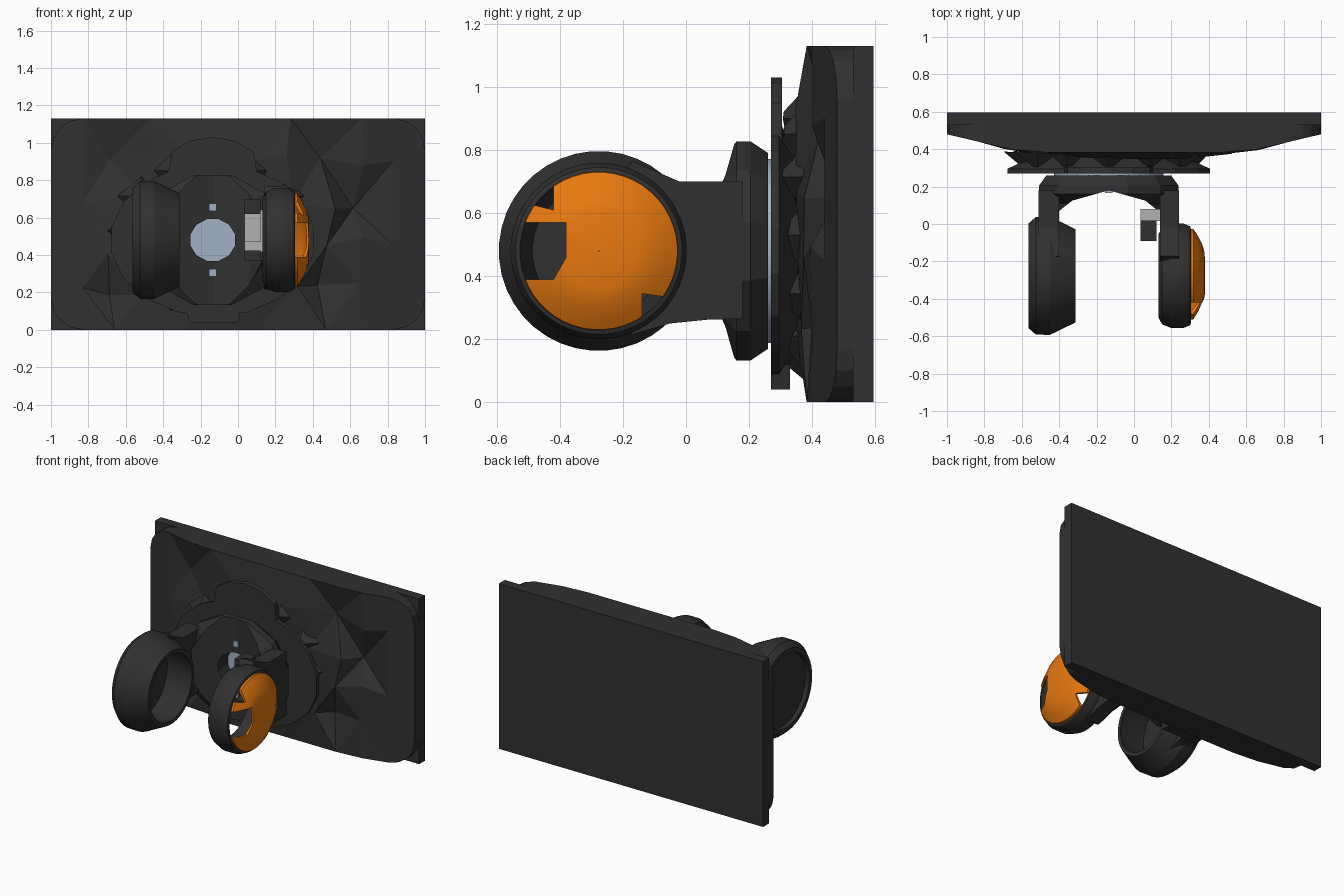
import bpy, bmesh, math, random
from mathutils import Vector

if "Cube" in bpy.data.objects:
    bpy.data.objects.remove(bpy.data.objects["Cube"])

random.seed(4)
CX, CZ, WY = -0.135, 0.48, -0.277   # mount centre and wheel centre


def material(name, rgb):
    m = bpy.data.materials.new(name)
    m.diffuse_color = (*rgb, 1)
    m.use_nodes = True
    m.node_tree.nodes["Principled BSDF"].inputs["Base Color"].default_value = m.diffuse_color
    return m


DARK = material("charcoal", (0.03, 0.03, 0.03))
ORANGE = material("orange", (0.8, 0.19, 0.005))
BLUE = material("blue_grey", (0.36, 0.44, 0.56))
LIGHT = material("light_grey", (0.45, 0.45, 0.45))


def finish(name, bm, mat, smooth=False):
    bmesh.ops.recalc_face_normals(bm, faces=bm.faces[:])
    me = bpy.data.meshes.new(name)
    bm.to_mesh(me)
    bm.free()
    ob = bpy.data.objects.new(name, me)
    bpy.context.collection.objects.link(ob)
    me.materials.append(mat)
    if smooth:
        bpy.ops.object.select_all(action='DESELECT')
        ob.select_set(True)
        bpy.context.view_layer.objects.active = ob
        bpy.ops.object.shade_smooth_by_angle(angle=math.radians(25))
    return ob


def prism(name, pts, a, b, axis, mat):
    """Extrude a 2D outline along the given axis from a to b."""
    place = {'x': lambda p, t: (t, p[0], p[1]),
             'y': lambda p, t: (p[0], t, p[1]),
             'z': lambda p, t: (p[0], p[1], t)}[axis]
    bm = bmesh.new()
    lo, hi = ([bm.verts.new(place(p, t)) for p in pts] for t in (a, b))
    n = len(pts)
    bm.faces.new(lo)
    bm.faces.new(hi)
    for i in range(n):
        bm.faces.new((lo[i], lo[(i + 1) % n], hi[(i + 1) % n], hi[i]))
    return finish(name, bm, mat)


def box(name, x, y, z, mat):
    return prism(name, [(x[0], y[0]), (x[1], y[0]), (x[1], y[1]), (x[0], y[1])], *z, 'z', mat)


def lathe(name, prof, centre, axis, n, mat, scale=(1, 1), closed=True, smooth=False):
    """Revolve (offset, radius) points about an x or y axis."""
    bm = bmesh.new()
    rings = []
    for t, r in prof:
        ring = []
        for i in range(n):
            a = 2 * math.pi * (i + 0.5) / n
            u = centre[0] + r * scale[0] * math.cos(a)
            v = centre[1] + r * scale[1] * math.sin(a)
            ring.append(bm.verts.new((t, u, v) if axis == 'x' else (u, t, v)))
        rings.append(ring)
    pairs = list(zip(rings, rings[1:]))
    if closed:
        pairs.append((rings[-1], rings[0]))
    else:
        bm.faces.new(rings[0])
        bm.faces.new(rings[-1])
    for p, q in pairs:
        for i in range(n):
            j = (i + 1) % n
            bm.faces.new((p[i], p[j], q[j], q[i]))
    return finish(name, bm, mat, smooth)


def cut(ob, cutter):
    cutter.hide_render = True
    cutter.hide_viewport = True
    m = ob.modifiers.new("cut", 'BOOLEAN')
    m.operation, m.solver, m.object = 'DIFFERENCE', 'EXACT', cutter


# back panel
box("back_panel", (-1, 1), (0.53, 0.595), (0, 1.13), DARK)


# faceted rock face with rounded corners
def front_depth(x):
    table = [(0, .345), (.25, .35), (.6, .385), (1.001, .48)]
    for (a, ya), (b, yb) in zip(table, table[1:]):
        if abs(x) <= b:
            return ya + (yb - ya) * (abs(x) - a) / (b - a)
    return .48


DENTS = [(-.72, .9), (.5, .88), (.7, .65), (-.72, .25), (.5, .25)]
xs = [-1, -.985, -.95, -.9, -.83, -.66, -.47, -.28, -.1]
xs += [-x for x in reversed(xs)]
R, NZ = 0.17, 6
bm = bmesh.new()
grid, rear = [], []
for i, x in enumerate(xs):
    d = max(0, abs(x) - (1 - R))
    inset = R - math.sqrt(max(0, R * R - d * d))
    col = []
    for k in range(NZ):
        z = inset + (1.13 - 2 * inset) * k / (NZ - 1)
        y, px = front_depth(x), x
        if k in (0, NZ - 1):
            y = max(y, .383)
        elif 4 < i < len(xs) - 5:
            if abs(x) > .25:
                px += random.uniform(-.05, .05)
                z += random.uniform(-.05, .05)
                y += random.uniform(-.006, .015)
            if any(math.hypot(x - a, z - b) < .12 for a, b in DENTS):
                y += .07
        col.append(bm.verts.new((px, y, z)))
    grid.append(col)
    rear.append([bm.verts.new((x, .53, v.co.z)) for v in (col[0], col[-1])])
for i in range(len(xs) - 1):
    a, b = grid[i], grid[i + 1]
    for k in range(NZ - 1):
        if (i + k) % 2:
            bm.faces.new((a[k], b[k], b[k + 1]))
            bm.faces.new((a[k], b[k + 1], a[k + 1]))
        else:
            bm.faces.new((a[k], b[k], a[k + 1]))
            bm.faces.new((b[k], b[k + 1], a[k + 1]))
    for e, k in ((0, 0), (1, NZ - 1)):
        bm.faces.new((a[k], b[k], rear[i + 1][e], rear[i][e]))
    bm.faces.new((rear[i][0], rear[i + 1][0], rear[i + 1][1], rear[i][1]))
for i in (0, -1):
    bm.faces.new(grid[i] + [rear[i][1], rear[i][0]])
finish("rock_face", bm, DARK)

# mounting plate with upper tab and foot ledge, and swivel disc
lathe("rock_plate", [(.27, 1), (.295, 1), (.36, .75)], (CX, CZ), 'y', 18, DARK,
      (.55, .41), closed=False)
prism("plate_tab", [(-.38, .78), (-.355, .95), (-.26, 1.01), (CX, 1.03), (-.01, 1.01), (.085, .95), (.11, .78)],
      .27, .305, 'y', DARK)
prism("foot_ledge", [(-.26, .04), (0, .04), (.02, .12), (-.28, .12)], .27, .33, 'y', DARK)
lathe("swivel_disc", [(.255, .293), (.275, .293)], (CX, CZ), 'y', 32, BLUE, closed=False, smooth=True)

# rock shards wedged behind the plate
for i in range(12):
    a = 2 * math.pi * i / 12
    x, z = CX + .44 * math.cos(a), .53 + .37 * math.sin(a)
    bm = bmesh.new()
    bmesh.ops.create_cone(bm, segments=4, radius1=.13, radius2=.03, depth=.09, cap_ends=True)
    for v in bm.verts:
        p = v.co * random.uniform(.8, 1.1)
        v.co = Vector((x + p.x * .9, .345 + p.z * -.9, min(1.0, max(.06, z + p.y * .9))))
    finish("rock_shard", bm, DARK)

# yoke base, arched and bored
yoke = lathe("yoke_base", [(.26, .12), (.26, .335), (.205, .375), (.16, .375), (.11, .30), (.07, .29), (.07, .12)],
             (CX, CZ), 'y', 12, DARK, (1.03, .96))
cut(yoke, prism("arch_cutter", [(-.40, .0), (-.40, .07), (-.33, .125), (CX, .18), (.06, .125),
                                (.13, .07), (.13, .0)], 0, 1, 'z', DARK))
for z in (.305, .655):
    lathe("yoke_screw", [(.165, .027), (.2, .027)], (CX, z), 'y', 4, BLUE, closed=False)

# yoke arms wrapping the wheels
arc = [(WY + .262 * math.cos(math.radians(a)), CZ + .262 * math.sin(math.radians(a)))
       for a in range(72, -73, -12)]
arm = [(.18, .265), (.18, .70), (-.02, .70), (-.17, .765)] + arc + [(-.17, .215), (-.05, .25), (.07, .262)]
prism("arm_right", arm, .14, .24, 'x', DARK)
prism("arm_left", arm, -.51, -.40, 'x', DARK)

# wheel rings
lathe("wheel_left", [(-.565, .28), (-.525, .315), (-.45, .317), (-.312, .25), (-.312, .225), (-.35, .235),
                     (-.53, .25), (-.565, .25)], (WY, CZ), 'x', 40, DARK, smooth=True)
lathe("wheel_right", [(.132, .225), (.15, .26), (.2, .28), (.265, .28), (.3, .265), (.305, .25), (.25, .24),
                      (.132, .21)], (WY, CZ), 'x', 40, DARK, smooth=True)

# recessed plate of the left wheel
lathe("left_wheel_plate", [(-.545, .06), (-.535, .252), (-.515, .252), (-.505, .06)], (WY, CZ), 'x', 32,
      DARK, closed=False)

# orange dome cover with broken front edge
dome = lathe("dome_cover", [(.30, .252), (.318, .25), (.345, .208), (.368, .16), (.378, .12), (.38, .001),
                            (.37, .001), (.367, .118), (.335, .2), (.305, .238)],
             (WY, CZ), 'x', 48, ORANGE, smooth=True)
notch = [(-.6, .39), (-.42, .39), (-.38, .46), (-.38, .57), (-.6, .57)]
upper = [(-.6, .60), (-.48, .625), (-.42, .61), (-.42, .72), (-.6, .72)]
lower = [(-.14, .25), (-.14, .345), (-.07, .335), (-.02, .25)]
for pts in (notch, upper, lower):
    cut(dome, prism("dome_cutter", pts, .2, .5, 'x', DARK))

# sensor clip on the inside of the right arm
box("clip_body", (.035, .14), (.015, .08), (.415, .64), LIGHT)
box("clip_front", (.035, .12), (-.02, .03), (.47, .62), LIGHT)
box("clip_top", (.035, .12), (-.09, .02), (.62, .70), DARK)
box("clip_bottom", (.035, .12), (-.09, .02), (.37, .425), DARK)
